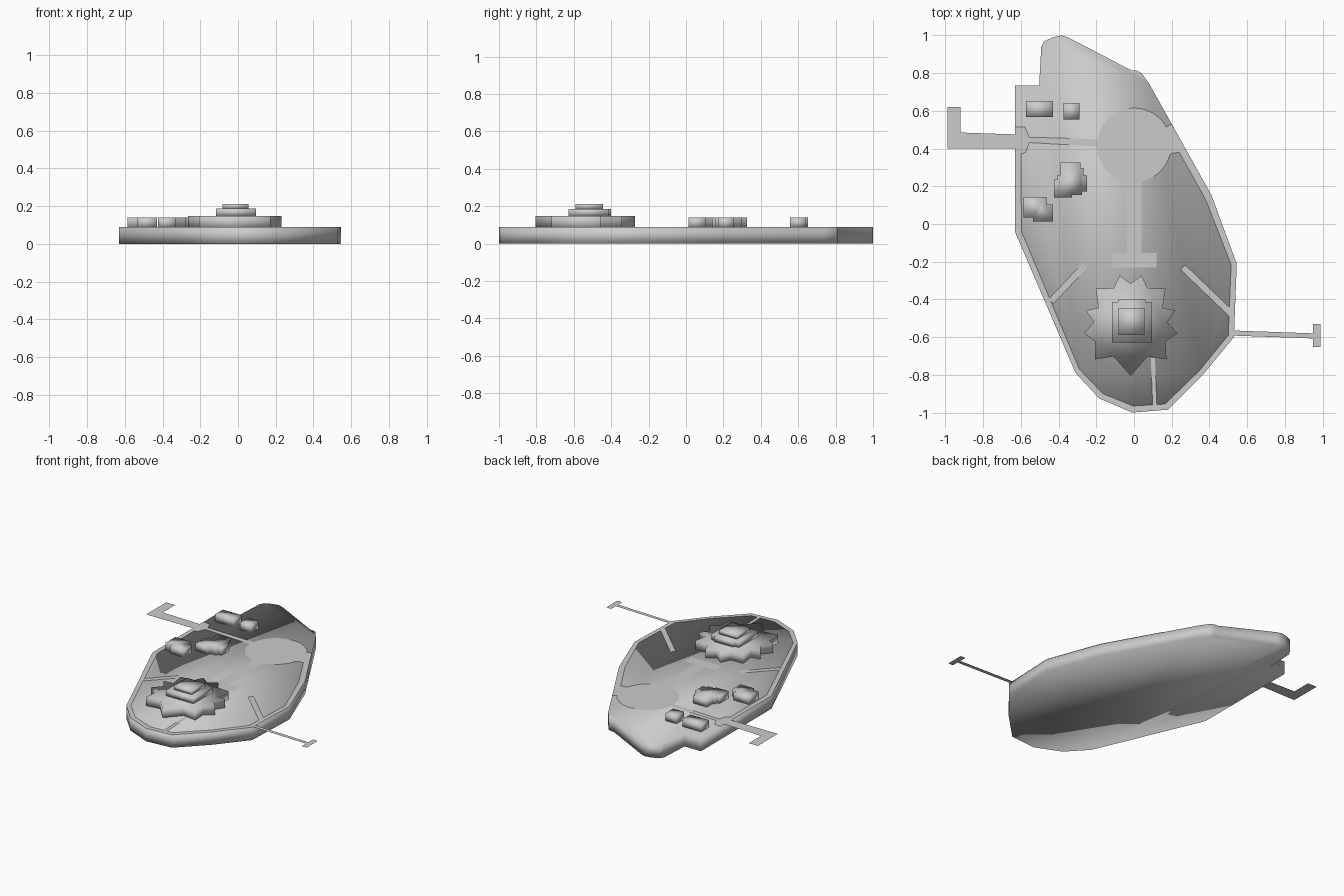
import bpy, bmesh, math

if "Cube" in bpy.data.objects:
    bpy.data.objects.remove(bpy.data.objects["Cube"])

TOP = 0.088      # lawn level
PATH = 0.09      # paving level


def finish(name, bm):
    mesh = bpy.data.meshes.new(name)
    bm.to_mesh(mesh)
    bm.free()
    ob = bpy.data.objects.new(name, mesh)
    bpy.context.collection.objects.link(ob)
    return ob


def slab(name, outline, z0, z1):
    """Vertical extrusion of an outline, softly shaded."""
    bm = bmesh.new()
    face = bm.faces.new([bm.verts.new((x, y, z0)) for x, y in outline])
    new = bmesh.ops.extrude_face_region(bm, geom=[face], use_keep_orig=True)
    for v in new["geom"]:
        if isinstance(v, bmesh.types.BMVert):
            v.co.z = z1
    bmesh.ops.recalc_face_normals(bm, faces=bm.faces)
    for f in bm.faces:
        f.smooth = True
    return finish(name, bm)


def sheet(name, *polys):
    """Thin paving made of flat polygons facing up."""
    bm = bmesh.new()
    for poly in polys:
        f = bm.faces.new([bm.verts.new((x, y, PATH)) for x, y in poly])
        f.normal_update()
        if f.normal.z < 0:
            f.normal_flip()
    return finish(name, bm)


def rect(x0, x1, y0, y1):
    return [(x0, y0), (x1, y0), (x1, y1), (x0, y1)]


def strip(a, b, w):
    """Rectangle of width w running from a to b."""
    dx, dy = b[0] - a[0], b[1] - a[1]
    k = w / 2 / math.hypot(dx, dy)
    nx, ny = -dy * k, dx * k
    return [(a[0] + nx, a[1] + ny), (b[0] + nx, b[1] + ny),
            (b[0] - nx, b[1] - ny), (a[0] - nx, a[1] - ny)]


# Island body
shore = [(-.63, -.045), (-.31, -.79), (-.185, -.925), (-.01, -1), (.18, -.985),
         (.365, -.8), (.53, -.6), (.545, -.21), (.41, .155)]
north = [(.08, .745), (.04, .8), (.015, .813), (-.01, .813), (-.35, .99),
         (-.385, 1), (-.43, .99), (-.475, .97), (-.492, .94), (-.503, .735),
         (-.63, .735)]
slab("island", shore + north, 0, TOP)

# Promenade following the shore
outer = [(-.63, .37)] + shore + [(.2, .53)]
inner = [(-.6, .37), (-.597, -.04), (-.29, -.77), (-.165, -.9), (-.005, -.965),
         (.165, -.955), (.345, -.78), (.5, -.59), (.515, -.215), (.38, .13),
         (.24, .38)]
sheet("promenade", *[[outer[i], outer[i + 1], inner[i + 1], inner[i]]
                     for i in range(len(inner) - 1)])

# Round plaza, with its flare towards the promenade
plaza = [(.197 * math.cos(math.radians(a)), .418 + .197 * math.sin(math.radians(a)))
         for a in range(0, 360, 10)]
sheet("plaza", plaza)
sheet("plaza_link", [(.04, .24), (.2, .375), (.24, .38), (.2, .53),
                     (.17, .515), (.1, .418)])

# Walks
sheet("main_walk", [(-.04, -.16), (.04, -.16), (.04, .26), (-.04, .26)],
      rect(-.12, .12, -.23, -.155))
sheet("dock_walk", [(-.63, .515), (-.58, .515), (-.555, .46), (-.18, .45),
                    (-.18, .41), (-.555, .432), (-.575, .38), (-.6, .37), (-.63, .37)])
sheet("spoke_walks", strip((-.44, -.41), (-.26, -.22), .035),
      strip((.26, -.23), (.515, -.475), .035),
      strip((.1, -.71), (.11, -.96), .022))

# Piers
sheet("west_pier", [(-.625, .475), (-.92, .485), (-.92, .62), (-.99, .62),
                    (-.99, .4), (-.625, .4)])
sheet("east_pier", [(.53, -.565), (.95, -.58), (.95, -.53), (.988, -.53),
                    (.988, -.652), (.95, -.652), (.95, -.607), (.53, -.592)])

# Star-shaped fort base, mirrored half outline
CX = -.018
half = [(.058, -.273), (.09, -.34), (.185, -.343), (.17, -.445), (.238, -.458),
        (.195, -.52), (.248, -.58), (.185, -.625), (.19, -.718), (.09, -.703)]
star = ([(CX, -.315)] + [(CX + x, y) for x, y in half] + [(CX, -.805)] +
        [(CX - x, y) for x, y in reversed(half)])
slab("fort_base", star, PATH - .005, .148)

# Stepped pedestal
slab("pedestal_lower", [(-.118, -.628), (.095, -.628), (.095, -.415), (.062, -.415),
                        (.062, -.4), (-.085, -.4), (-.085, -.415), (-.118, -.415)],
     .148, .186)
slab("pedestal_upper", rect(-.083, .055, -.59, -.445), .186, .212)

# Outbuildings
slab("north_building", rect(-.573, -.43, .567, .652), PATH - .005, .139)
slab("north_annex", rect(-.375, -.29, .555, .642), PATH - .005, .139)
slab("stepped_building",
     [(-.39, .327), (-.285, .327), (-.285, .297), (-.268, .297), (-.268, .257),
      (-.25, .257), (-.25, .172), (-.277, .172), (-.277, .155), (-.33, .155),
      (-.33, .14), (-.425, .14), (-.425, .235), (-.405, .235), (-.405, .26),
      (-.39, .26)], PATH - .005, .139)
slab("west_building",
     [(-.585, .142), (-.465, .142), (-.465, .103), (-.43, .103), (-.43, .013),
      (-.535, .013), (-.535, .035), (-.585, .035)], PATH - .005, .139)
